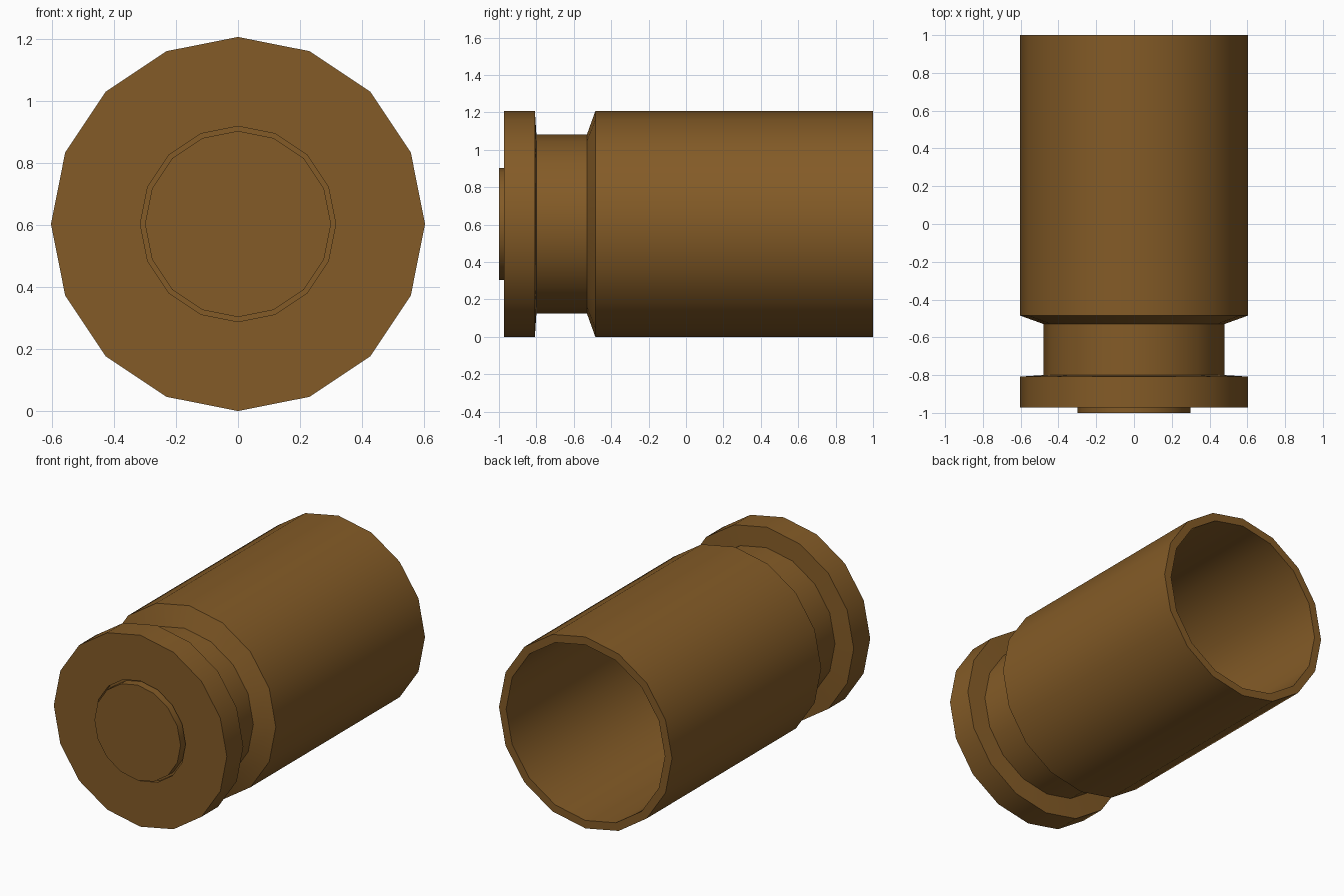
import bpy, bmesh, math

if "Cube" in bpy.data.objects:
    bpy.data.objects.remove(bpy.data.objects["Cube"])

SIDES = 16
R = 0.603  # outer radius, also the height of the axis

brass = bpy.data.materials.new("brass")
brass.diffuse_color = (0.23, 0.105, 0.02, 1)
brass.use_nodes = True
brass.node_tree.nodes["Principled BSDF"].inputs["Base Color"].default_value = brass.diffuse_color


def lathe(name, profile):
    """Revolve (radius, y) points around the y axis; radius 0 closes an end."""
    bm = bmesh.new()
    rings = []
    for r, y in profile:
        if r == 0:
            rings.append([bm.verts.new((0, y, R))])
            continue
        ring = []
        for i in range(SIDES):
            a = 2 * math.pi * i / SIDES
            ring.append(bm.verts.new((r * math.cos(a), y, R + r * math.sin(a))))
        rings.append(ring)
    for a, b in zip(rings, rings[1:]):
        for i in range(SIDES):
            j = (i + 1) % SIDES
            if len(a) == 1:
                bm.faces.new((a[0], b[i], b[j]))
            elif len(b) == 1:
                bm.faces.new((a[i], a[j], b[0]))
            else:
                bm.faces.new((a[i], a[j], b[j], b[i]))
    bmesh.ops.recalc_face_normals(bm, faces=bm.faces[:])
    mesh = bpy.data.meshes.new(name)
    bm.to_mesh(mesh)
    bm.free()
    obj = bpy.data.objects.new(name, mesh)
    bpy.context.collection.objects.link(obj)
    mesh.materials.append(brass)
    bpy.ops.object.select_all(action='DESELECT')
    obj.select_set(True)
    bpy.context.view_layer.objects.active = obj
    bpy.ops.object.shade_smooth_by_angle(angle=math.radians(30))
    return obj


# Casing: primer pocket, rim, extractor groove, body, open mouth and bore
lathe("casing", [
    (0, -0.945), (0.315, -0.945), (0.315, -0.972),
    (R, -0.972), (R, -0.808), (0.478, -0.80),
    (0.478, -0.53), (R, -0.485), (R, 1.0),
    (0.553, 1.0), (0.553, -0.45), (0, -0.45),
])

# Primer: disc seated in the pocket, standing slightly proud of the base
lathe("primer", [(0, -1.0), (0.30, -1.0), (0.30, -0.94), (0, -0.94)])
